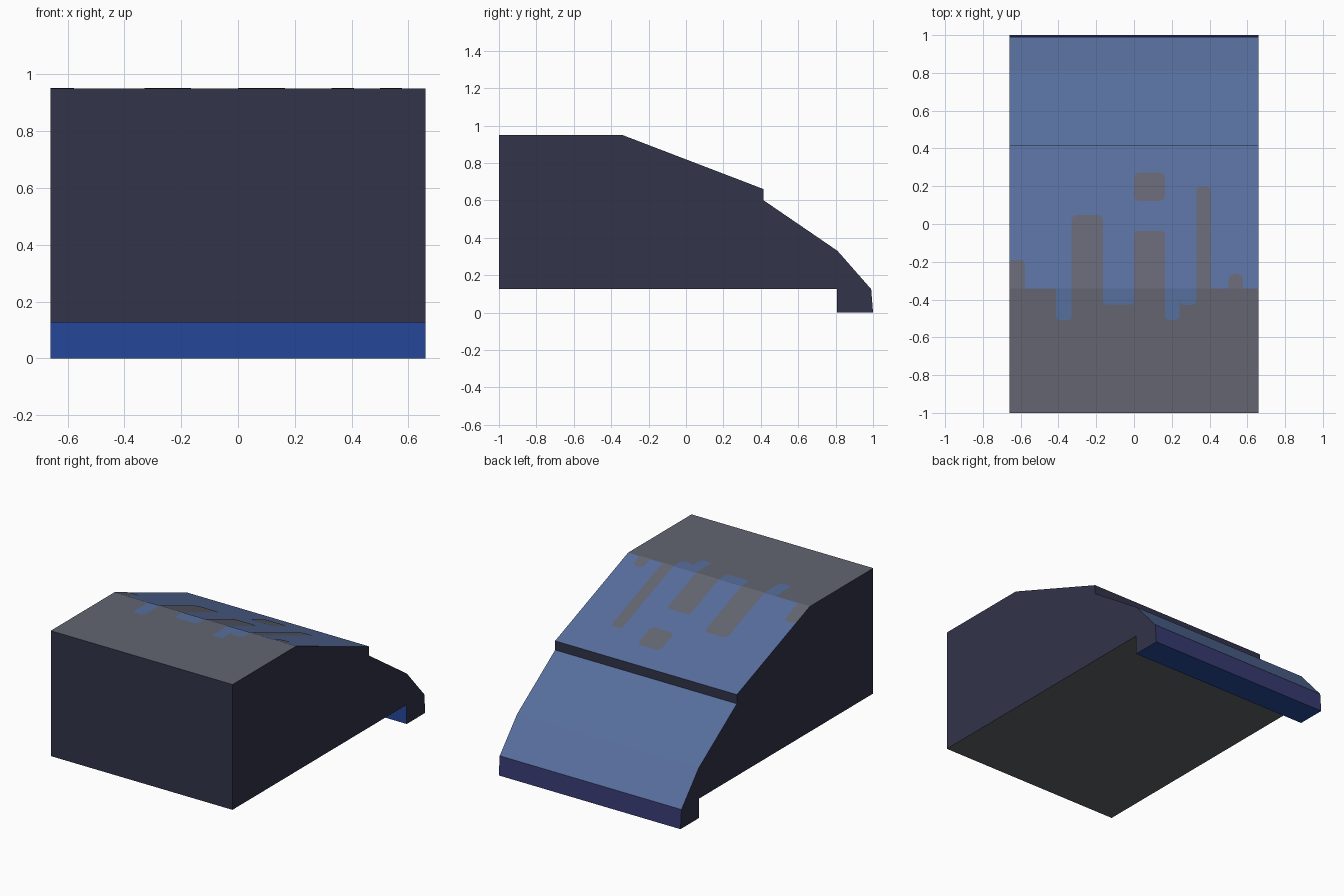
import bpy, bmesh, math

if "Cube" in bpy.data.objects:
    bpy.data.objects.remove(bpy.data.objects["Cube"])

W = 0.66      # half width
LIFT = 0.002  # height of painted plates over the surface


def srgb(r, g, b):
    return [((c / 255 + 0.055) / 1.055) ** 2.4 for c in (r, g, b)] + [1.0]


def material(name, rgb):
    m = bpy.data.materials.new(name)
    m.diffuse_color = srgb(*rgb)
    m.use_nodes = True
    m.node_tree.nodes["Principled BSDF"].inputs["Base Color"].default_value = m.diffuse_color
    return m


side = material("dark slate", (50, 51, 73))
grey = material("stone grey", (99, 101, 113))
water = material("water blue", (87, 110, 157))
deep = material("deep blue", (37, 71, 152))
navy = material("navy violet", (54, 57, 112))
under = material("underside grey", (97, 99, 105))


def make_object(name, bm, mats):
    me = bpy.data.meshes.new(name)
    bm.to_mesh(me)
    bm.free()
    for m in mats:
        me.materials.append(m)
    ob = bpy.data.objects.new(name, me)
    bpy.context.collection.objects.link(ob)
    return ob


# Body: side profile (y, z) with the material of the strip that starts there
# 0 side, 1 grey, 2 water, 3 deep, 4 navy, 5 underside
profile = [(-1, 0.127, 0), (-1, 0.95, 1), (-0.342, 0.95, 2), (0.415, 0.66, 0),
           (0.415, 0.60, 2), (0.81, 0.33, 2), (0.99, 0.125, 4), (1, 0, 3),
           (0.808, 0, 3), (0.808, 0.127, 5)]
bm = bmesh.new()
left = [bm.verts.new((-W, y, z)) for y, z, _ in profile]
right = [bm.verts.new((W, y, z)) for y, z, _ in profile]
bm.faces.new(left)
bm.faces.new(right[::-1])
n = len(profile)
for i in range(n):
    j = (i + 1) % n
    f = bm.faces.new((left[i], right[i], right[j], left[j]))
    f.material_index = profile[i][2]
bmesh.ops.recalc_face_normals(bm, faces=bm.faces)
make_object("cascade_body", bm, [side, grey, water, deep, navy, under])


def surface(y):
    if y <= -0.342:
        return 0.95 + LIFT
    return 0.95 - (y + 0.342) * 0.29 / 0.757 + LIFT


def plates(name, rects, mat):
    """Flat painted patches: x0, x1, y0, y1, radius at y0 end, radius at y1 end."""
    bm = bmesh.new()
    for x0, x1, y0, y1, r0, r1 in rects:
        pts = []
        corners = [(x0, y0, r0, 1, 1, 180), (x1, y0, r0, -1, 1, 270),
                   (x1, y1, r1, -1, -1, 0), (x0, y1, r1, 1, -1, 90)]
        for x, y, r, sx, sy, a0 in corners:
            if r == 0:
                pts.append((x, y))
                continue
            for k in range(5):
                a = math.radians(a0 + k * 22.5)
                pts.append((x + sx * r + r * math.cos(a), y + sy * r + r * math.sin(a)))
        bm.faces.new([bm.verts.new((x, y, surface(y))) for x, y in pts])
    make_object(name, bm, [mat])


E = -0.342
# Grey drips running down the slope
plates("grey_drips", [
    (-W, -0.577, E, -0.19, 0, 0.025),
    (-0.33, -0.165, E, 0.048, 0, 0.03),
    (0, 0.165, E, -0.036, 0, 0.025),
    (0, 0.165, 0.122, 0.272, 0.03, 0.03),
    (0.33, 0.408, E, 0.197, 0, 0.02),
    (0.5, 0.577, E, -0.262, 0, 0.036),
], grey)

# Blue notches reaching into the flat top
plates("blue_notches", [
    (-0.412, -0.33, -0.507, E, 0.015, 0),
    (-0.165, 0, -0.427, E, 0.02, 0),
    (0.165, 0.24, -0.507, E, 0.02, 0),
    (0.24, 0.33, -0.43, E, 0.03, 0),
], water)
